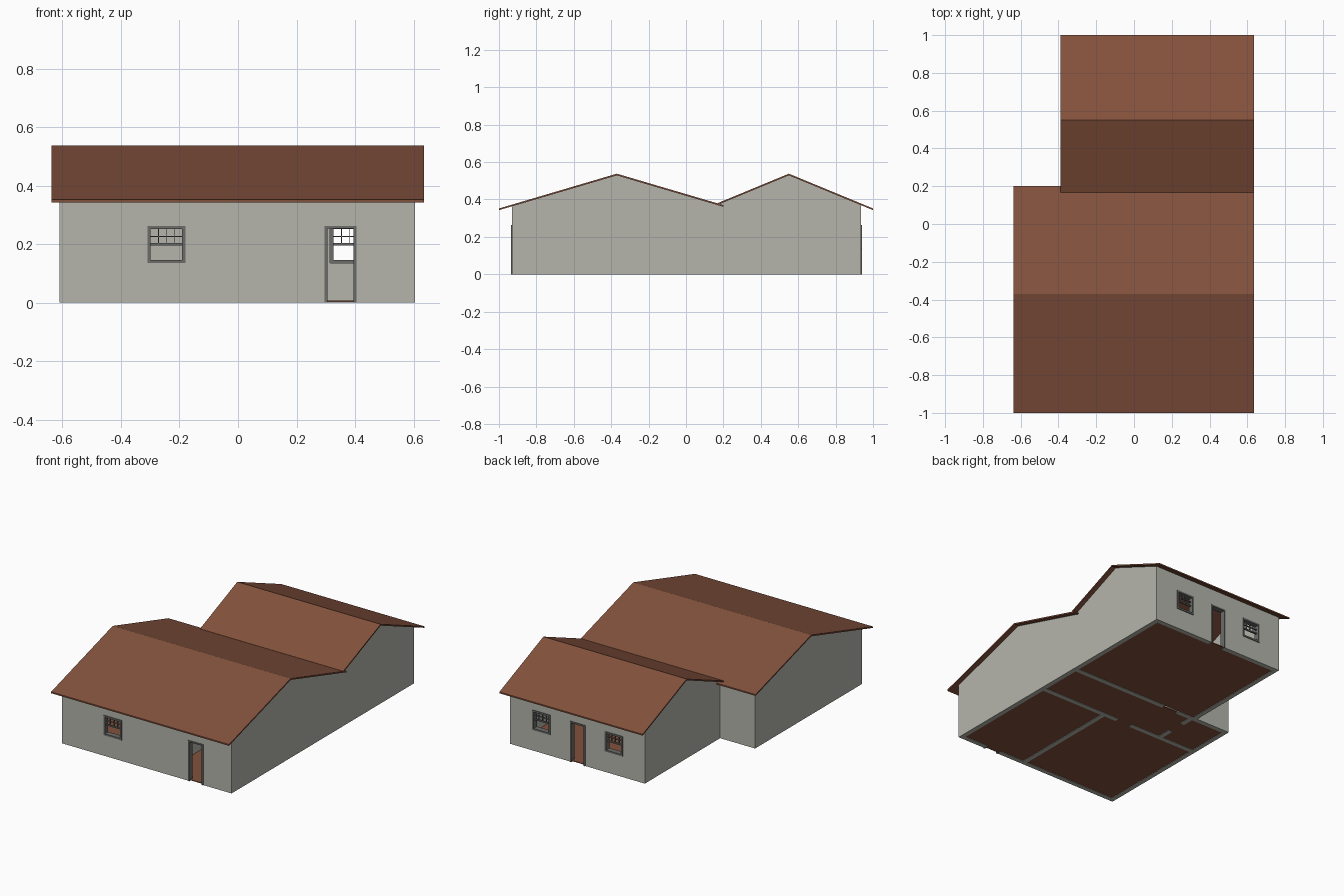
import bpy, bmesh
from mathutils import Vector

cube = bpy.data.objects.get("Cube")
if cube:
    bpy.data.objects.remove(cube, do_unlink=True)


def material(name, rgb):
    m = bpy.data.materials.new(name)
    m.use_nodes = True
    m.diffuse_color = (*rgb, 1)
    m.node_tree.nodes["Principled BSDF"].inputs["Base Color"].default_value = (*rgb, 1)
    return m


WALL = material("wall_plaster", (0.46, 0.46, 0.415))
TILE = material("brown_tile", (0.225, 0.083, 0.045))
TRIM = material("grey_trim", (0.15, 0.15, 0.145))


def finish(bm, name, mat):
    bmesh.ops.recalc_face_normals(bm, faces=bm.faces)
    mesh = bpy.data.meshes.new(name)
    bm.to_mesh(mesh)
    bm.free()
    mesh.materials.append(mat)
    ob = bpy.data.objects.new(name, mesh)
    bpy.context.collection.objects.link(ob)
    return ob


def extrude(bm, faces, vec):
    res = bmesh.ops.extrude_face_region(bm, geom=faces, use_keep_orig=True)
    bmesh.ops.translate(bm, vec=vec, verts=[v for v in res["geom"] if isinstance(v, bmesh.types.BMVert)])


def slab(name, profile, x0, x1, mat):
    """Side profile of (y, z) points, extruded from x0 to x1."""
    bm = bmesh.new()
    face = bm.faces.new([bm.verts.new((x0, y, z)) for y, z in profile])
    extrude(bm, [face], Vector((x1 - x0, 0, 0)))
    return finish(bm, name, mat)


def add_box(bm, x0, x1, y0, y1, z0, z1):
    face = bm.faces.new([bm.verts.new(p) for p in
                         ((x0, y0, z0), (x1, y0, z0), (x1, y0, z1), (x0, y0, z1))])
    extrude(bm, [face], Vector((0, y1 - y0, 0)))


def wall(name, x0, x1, y0, y1, top, holes=()):
    """Wall running along x with rectangular holes (x0, x1, z0, z1)."""
    xs = sorted({x0, x1, *(v for h in holes for v in h[:2])})
    zs = sorted({0, top, *(v for h in holes for v in h[2:])})
    bm = bmesh.new()
    grid = {(x, z): bm.verts.new((x, y0, z)) for x in xs for z in zs}
    for xa, xb in zip(xs, xs[1:]):
        for za, zb in zip(zs, zs[1:]):
            cx, cz = (xa + xb) / 2, (za + zb) / 2
            if not any(h[0] < cx < h[1] and h[2] < cz < h[3] for h in holes):
                bm.faces.new([grid[xa, za], grid[xb, za], grid[xb, zb], grid[xa, zb]])
    extrude(bm, bm.faces[:], Vector((0, y1 - y0, 0)))
    bmesh.ops.delete(bm, geom=[v for v in bm.verts if not v.link_faces], context="VERTS")
    return finish(bm, name, WALL)


T = 0.03                       # wall thickness
SILL, HEAD = 0.135, 0.263      # opening heights
LEFT, RIGHT, WING = 0.605, -0.61, -0.36
FRONT, MID, BACK = -0.93, 0.165, 0.935


def window_hole(cx):
    return (cx - 0.065, cx + 0.065, SILL, HEAD)


def door_hole(cx):
    return (cx - 0.054, cx + 0.054, 0, HEAD)


def window(name, cx, y, out):
    """Sash window: frame, meeting rail and glazing bars; out is the outward y sign."""
    x0, x1, z0, z1 = window_hole(cx)
    ya, yb = y + out * 0.005, y - out * T
    f = 0.011
    bm = bmesh.new()
    for a, b in ((x0, x0 + f), (x1 - f, x1)):
        add_box(bm, a, b, ya, yb, z0, z1)
    for a, b in ((z0, z0 + f), (z1 - f, z1)):
        add_box(bm, x0 + f, x1 - f, ya, yb, a, b)
    ym, yn = y - out * 0.008, y - out * 0.018
    rail = z0 + 0.065
    add_box(bm, x0 + f, x1 - f, ym, yn, rail - 0.004, rail + 0.004)
    add_box(bm, x0 + f, x1 - f, ym, yn, rail + 0.025, rail + 0.028)
    for i in (1, 2, 3):
        x = x0 + f + (x1 - x0 - 2 * f) * i / 4
        add_box(bm, x - 0.0015, x + 0.0015, ym, yn, rail, z1 - f)
    finish(bm, name, TRIM)


def door_frame(name, cx, y, out):
    x0, x1, _, z1 = door_hole(cx)
    ya, yb = y + out * 0.005, y - out * T
    bm = bmesh.new()
    for a, b in ((x0, x0 + 0.009), (x1 - 0.009, x1)):
        add_box(bm, a, b, ya, yb, 0, z1)
    add_box(bm, x0 + 0.009, x1 - 0.009, ya, yb, z1 - 0.009, z1)
    finish(bm, name, TRIM)


# Roofs: two thin gabled sheets meeting in a valley
def roof(name, line, x0, x1):
    under = [(y, z - 0.009) for y, z in reversed(line)]
    slab(name, line + under, x0, x1, TILE)


roof("front_roof", [(-1, 0.352), (-0.37, 0.538), (0.2, 0.37)], -0.638, 0.636)
roof("rear_roof", [(0.168, 0.38), (0.55, 0.538), (1, 0.352)], -0.39, 0.636)

# Gabled side walls
front_gable = [(FRONT, 0), (FRONT, 0.366), (-0.37, 0.531), (MID, 0.374)]
rear_gable = [(0.55, 0.531), (BACK, 0.372), (BACK, 0)]
slab("left_side_wall", front_gable + rear_gable, LEFT - T, LEFT, WALL)
slab("right_front_wall", front_gable + [(MID, 0)], RIGHT, RIGHT + T, WALL)
slab("right_rear_wall", [(MID, 0), (MID, 0.372)] + rear_gable, WING, WING + T, WALL)

# Long walls with door and window openings
wall("front_wall", RIGHT + T, LEFT - T, FRONT, FRONT + T, 0.365, [window_hole(-0.245), door_hole(0.35)])
wall("back_wall", WING + T, LEFT - T, BACK - T, BACK, 0.371,
     [window_hole(0.38), window_hole(-0.14), door_hole(0.12)])
wall("middle_wall", RIGHT + T, LEFT - T, MID - T, MID, 0.371, [window_hole(0.38), door_hole(-0.16)])
wall("hall_wall", RIGHT + T, LEFT - T, -0.17, -0.14, 0.36, [window_hole(0.38), door_hole(-0.05)])

# Room dividers
wall("front_divider", 0.09, 0.12, FRONT + T, -0.17, 0.36)
for i, (a, b) in enumerate(((-0.14, -0.05), (0.06, MID - T))):
    wall(f"hall_divider_{i + 1}", -0.345, -0.315, a, b, 0.36)

# Windows and doors
window("front_window", -0.245, FRONT, -1)
window("back_left_window", 0.38, BACK, 1)
window("back_right_window", -0.14, BACK, 1)
door_frame("front_door_frame", 0.35, FRONT, -1)
door_frame("back_door_frame", 0.12, BACK, 1)

# Floors
for name, x0, y0, y1 in (("front_floor", RIGHT, FRONT, MID - 0.01), ("rear_floor", WING, MID - 0.01, BACK)):
    bm = bmesh.new()
    add_box(bm, x0 + 0.006, LEFT - 0.006, y0 + 0.006, y1 - 0.006, 0.003, 0.008)
    finish(bm, name, TILE)
